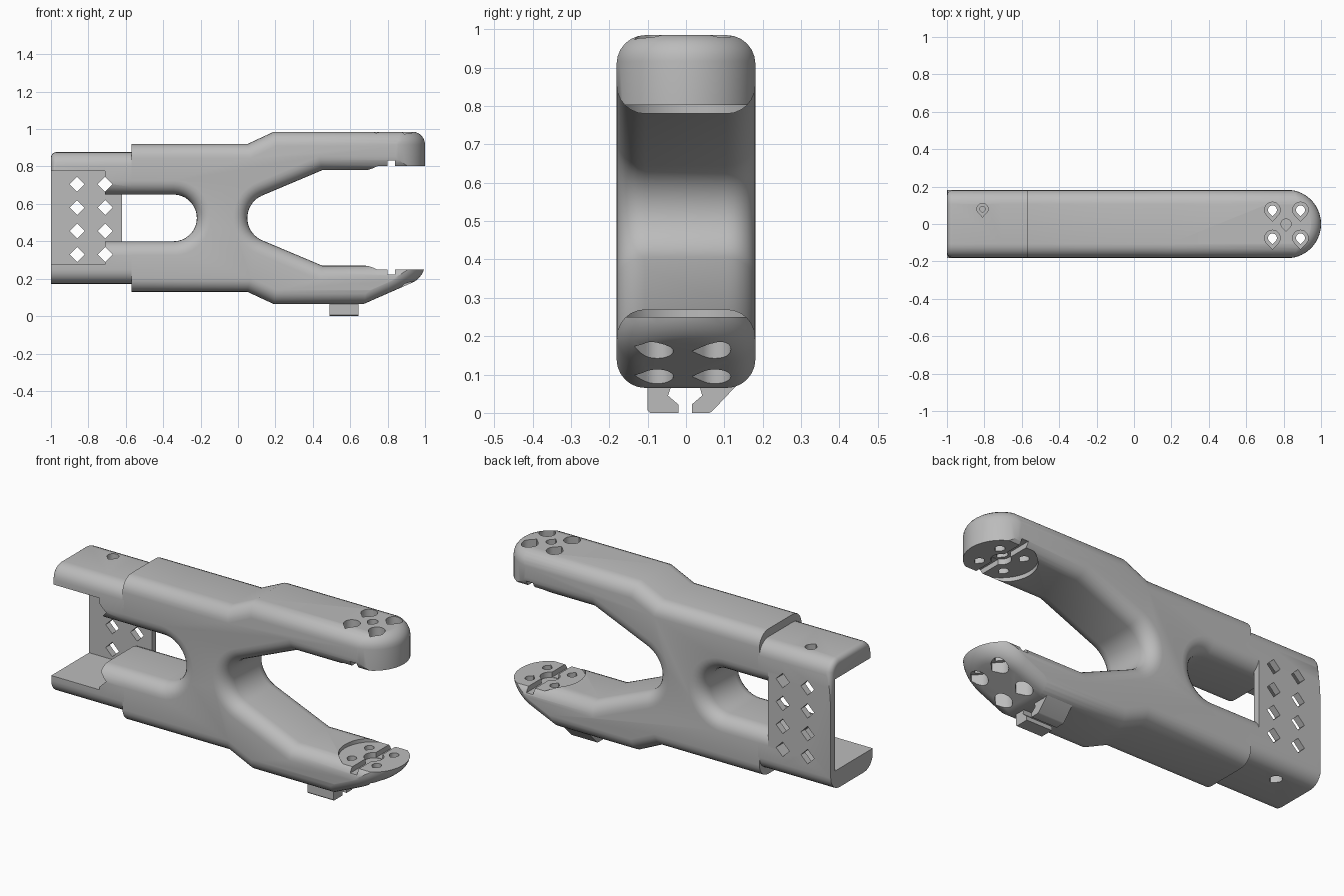
import bpy
import bmesh
from math import sin, cos, pi, radians
from mathutils import Vector

cube = bpy.data.objects.get("Cube")
if cube:
    bpy.data.objects.remove(cube, do_unlink=True)

MID = 0.525        # height of the symmetry plane
HALF = 0.181       # half width of the link
ROUND = 0.075      # edge rounding

grey = bpy.data.materials.new("plain_grey")
grey.use_nodes = True
grey.diffuse_color = (0.5, 0.5, 0.5, 1)
grey.node_tree.nodes["Principled BSDF"].inputs["Base Color"].default_value = (0.5, 0.5, 0.5, 1)


def arc(cx, cy, r, a0, a1, n):
    angles = [radians(a0 + (a1 - a0) * i / n) for i in range(n + 1)]
    return [(cx + r * cos(a), cy + r * sin(a)) for a in angles]


def mirrored(points):
    """Reflect profile points about the middle height, in reverse order."""
    return [(x, 2 * MID - z) for x, z in reversed(points)]


def prism(name, points, axis, lo, hi, shape=None):
    """Extrude a 2D outline along an axis; shape may refine the bmesh."""
    place = {"x": lambda u, v, d: (d, u, v),
             "y": lambda u, v, d: (u, d, v),
             "z": lambda u, v, d: (u, v, d)}[axis]
    bm = bmesh.new()
    rings = [[bm.verts.new(place(u, v, d)) for u, v in points] for d in (lo, hi)]
    for ring in rings:
        bm.faces.new(ring)
    n = len(points)
    for i in range(n):
        j = (i + 1) % n
        bm.faces.new((rings[0][i], rings[0][j], rings[1][j], rings[1][i]))
    bmesh.ops.recalc_face_normals(bm, faces=bm.faces)
    if shape:
        shape(bm)
        bmesh.ops.recalc_face_normals(bm, faces=bm.faces)
    mesh = bpy.data.meshes.new(name)
    bm.to_mesh(mesh)
    bm.free()
    mesh.materials.append(grey)
    obj = bpy.data.objects.new(name, mesh)
    bpy.context.scene.collection.objects.link(obj)
    return obj


def box(name, x0, x1, y0, y1, z0, z1):
    return prism(name, [(x0, y0), (x1, y0), (x1, y1), (x0, y1)], "z", z0, z1)


def bar(name, x0, x1, z0, z1, shape=None):
    """Bar along x with a rounded rectangular section."""
    y, r = HALF, ROUND
    section = (arc(y - r, z1 - r, r, 0, 90, 6) + arc(r - y, z1 - r, r, 90, 180, 6)
               + arc(r - y, z0 + r, r, 180, 270, 6) + arc(y - r, z0 + r, r, 270, 360, 6))
    return prism(name, section, "x", x0, x1, shape)


def teardrop(x, y, r, z0, z1):
    """Vertical hole cutter whose point faces the front."""
    return prism("cutter", arc(x, y, r, -45, 225, 18) + [(x, y - r * 1.42)], "z", z0, z1)


def boolean(obj, cutter, operation="DIFFERENCE", keep=False):
    mod = obj.modifiers.new("cut", "BOOLEAN")
    mod.operation = operation
    mod.solver = "EXACT"
    mod.object = cutter
    bpy.context.view_layer.objects.active = obj
    bpy.ops.object.modifier_apply(modifier=mod.name)
    if not keep:
        bpy.data.objects.remove(cutter, do_unlink=True)


def bevel(bm, edges, width):
    bmesh.ops.bevel(bm, geom=edges, offset=width, segments=6, profile=0.5,
                    affect="EDGES", clamp_overlap=False)


def round_sides(bm):
    bevel(bm, [e for e in bm.edges
               if abs(e.verts[0].co.y - e.verts[1].co.y) < 1e-5], ROUND)


def shape_envelope(bm):
    """Slope the underside of the lower tip and round the rims."""
    bmesh.ops.bisect_plane(bm, geom=bm.verts[:] + bm.edges[:] + bm.faces[:],
                           plane_co=(0.67, 0, 0.064), plane_no=(0.145, 0, -0.33),
                           clear_outer=True)
    bmesh.ops.holes_fill(bm, edges=[e for e in bm.edges if e.is_boundary], sides=0)
    bmesh.ops.recalc_face_normals(bm, faces=bm.faces)
    bm.normal_update()
    rims = []
    for e in bm.edges:
        tilt = sorted(abs(f.normal.z) for f in e.link_faces)
        if tilt[0] < 0.1 and tilt[-1] > 0.5 and max(v.co.x for v in e.verts) > -0.5:
            rims.append(e)
    bevel(bm, rims, 0.07)


# Forked body: side profile with rounded sides
upper = [(-0.70, 0.92), (0.05, 0.92), (0.19, 0.985), (1.2, 0.985), (1.2, 0.78), (0.45, 0.78)]
fork = arc(0.18, MID, 0.13, 113, 247, 18)
slot = arc(-0.345, MID, 0.125, -90, 90, 18)
outline = (upper + fork + mirrored(upper)
           + [(-0.70, 0.40)] + slot + [(-0.70, 0.65)])
body = prism("forked_body", outline, "y", -HALF, HALF, round_sides)

# Round the fork tips with a plan envelope
R = 0.183
plan = [(-0.57, -R)] + arc(1 - R, 0, R, -90, 90, 28) + [(-0.57, R)]
boolean(body, prism("cutter", plan, "z", 0.063, 0.987, shape_envelope), "INTERSECT")

# Joint seats: round recess, cross groove and hub pocket on both tips
SEAT = 0.82
boolean(body, prism("cutter", arc(SEAT, 0, 0.175, 0, 350, 35)
                    , "z", 0.25, 0.803))
boolean(body, box("cutter", 0.82, 1.2, -0.3, 0.3, 0.25, 0.803))
for z0, z1 in ((0.222, 0.30), (0.75, 0.831)):
    boolean(body, box("cutter", SEAT - 0.02, SEAT + 0.02, -0.3, 0.3, z0, z1))
    boolean(body, prism("cutter", arc(SEAT, 0, 0.05, 0, 345, 23), "z", z0 - 0.002, z1 + 0.002))

# Screw holes with teardrop counterbores
for x in (0.74, 0.89):
    for y in (-0.075, 0.075):
        boolean(body, teardrop(x, y, 0.042, 0.875, 1.1))
        boolean(body, teardrop(x, y, 0.042, -0.1, 0.205))
        boolean(body, teardrop(x, y, 0.024, -0.1, 1.1))
boolean(body, teardrop(0.813, 0, 0.027, 0.78, 1.1))

# Bracket: open channel with a back wall
LOW, HIGH = 0.173, 0.877


def round_end(bm):
    bevel(bm, [e for e in bm.edges
               if all(v.co.x < -0.99 and v.co.z > 0.3 for v in e.verts)], 0.03)


channel = bar("bracket_channel", -1, -0.71, LOW, HIGH, round_end)
boolean(channel, box("cutter", -1.1, -0.6, -0.3, 0.145, 0.275, 0.775))
boolean(channel, teardrop(-0.81, 0.08, 0.03, 0.84, 1))
boolean(channel, teardrop(-0.81, 0.08, 0.014, 0.7, 1))
boolean(channel, teardrop(-0.81, 0.08, 0.03, 0, 0.21))
wall = box("bracket_wall", -0.71, -0.62, 0.145, HALF, 0.32, 0.73)
top_neck = bar("upper_neck", -0.71, -0.56, 0.65, HIGH)
low_neck = bar("lower_neck", -0.71, -0.56, LOW, 0.40)

# Diamond holes through the bracket
for x in (-0.86, -0.71):
    for row in range(4):
        z = 0.33 + 0.125 * row
        d = 0.04
        cutter = prism("cutter", [(x - d, z), (x, z - d), (x + d, z), (x, z + d)], "y", -0.4, 0.4)
        targets = [channel]
        if x > -0.8:
            targets += [wall] + ([low_neck] if row == 0 else [top_neck] if row == 3 else [])
        for target in targets:
            boolean(target, cutter, keep=True)
        bpy.data.objects.remove(cutter, do_unlink=True)

# Cable clip hooks under the lower arm
front_hook = [(-0.10, 0.08), (-0.10, 0.006), (-0.094, 0), (-0.02, 0), (-0.02, 0.022),
              (-0.047, 0.045), (-0.035, 0.08)]
back_hook = [(0.14, 0.08), (0.068, 0.004), (0.06, 0), (0.015, 0), (0.015, 0.022),
             (0.042, 0.045), (0.033, 0.08)]
prism("front_clip_hook", front_hook, "x", 0.49, 0.645)
prism("back_clip_hook", back_hook, "x", 0.49, 0.645)

# Smooth shading with sharp edges kept
for obj in bpy.context.scene.objects:
    if obj.type == "MESH" and grey.name in obj.data.materials:
        bpy.ops.object.select_all(action="DESELECT")
        obj.select_set(True)
        bpy.context.view_layer.objects.active = obj
        bpy.ops.object.shade_smooth_by_angle(angle=radians(30))
